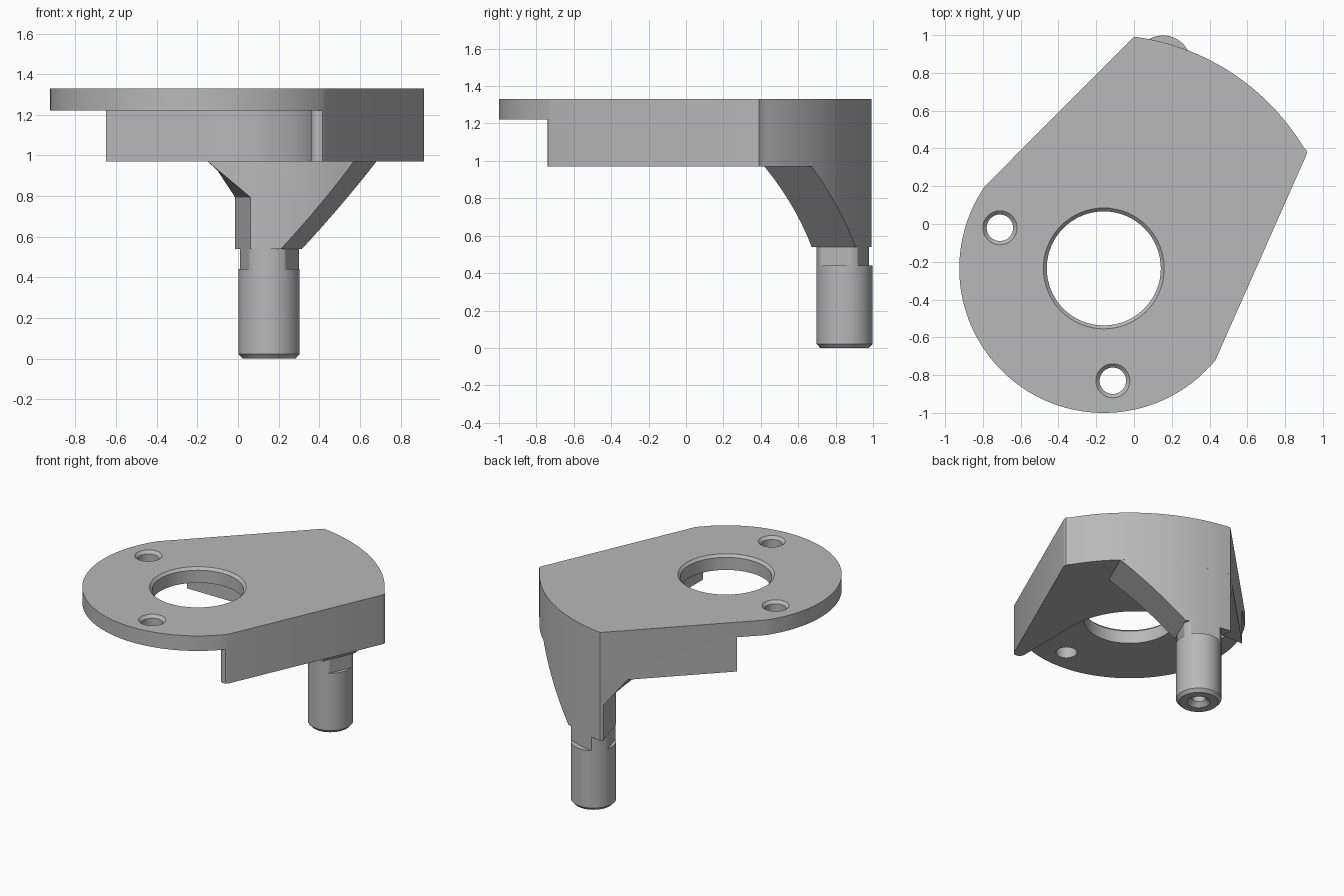
import bpy, bmesh, math
from mathutils import Vector

cube = bpy.data.objects.get("Cube")
if cube:
    bpy.data.objects.remove(cube, do_unlink=True)

grey = bpy.data.materials.new("plain_grey")
grey.use_nodes = True
colour = (0.48, 0.48, 0.48, 1)
grey.diffuse_color = colour
grey.node_tree.nodes["Principled BSDF"].inputs["Base Color"].default_value = colour

C = Vector((-0.16, -0.235))      # axis of the large hole
R_BACK, R_RIB = 1.237, 0.98      # outer and inner radius of the rib
TOP, STEP, UNDER, NECK = 1.33, 1.22, 0.97, 0.54


def arc(centre, r, a, b, n):
    """Points on a circle from a to b degrees, both included."""
    angles = [math.radians(a + (b - a) * i / (n - 1)) for i in range(n)]
    return [(centre[0] + r * math.cos(t), centre[1] + r * math.sin(t)) for t in angles]


def loft(name, sections):
    """Solid through (z, outline) sections with equal point counts."""
    bm = bmesh.new()
    rings = [[bm.verts.new((x, y, z)) for x, y in pts] for z, pts in sections]
    n = len(rings[0])
    for low, high in zip(rings, rings[1:]):
        for i in range(n):
            j = (i + 1) % n
            bm.faces.new((low[i], low[j], high[j], high[i]))
    bm.faces.new(rings[0])
    bm.faces.new(rings[-1])
    bmesh.ops.recalc_face_normals(bm, faces=bm.faces)
    mesh = bpy.data.meshes.new(name)
    bm.to_mesh(mesh)
    bm.free()
    ob = bpy.data.objects.new(name, mesh)
    bpy.context.collection.objects.link(ob)
    mesh.materials.append(grey)
    return ob


def turned(name, centre, profile, n=64):
    """Round solid from (radius, z) pairs."""
    return loft(name, [(z, arc(centre, r, 0, 360 - 360 / n, n)) for r, z in profile])


def activate(ob):
    bpy.ops.object.select_all(action='DESELECT')
    ob.select_set(True)
    bpy.context.view_layer.objects.active = ob


def cut(ob, cutter):
    cutter.hide_render = True
    mod = ob.modifiers.new("cut", 'BOOLEAN')
    mod.operation, mod.solver, mod.object = 'DIFFERENCE', 'EXACT', cutter
    activate(ob)
    bpy.ops.object.modifier_apply(modifier=mod.name)
    bpy.data.objects.remove(cutter, do_unlink=True)


# Body: thick outline of two arcs joined by straight sides
outline = arc(C, R_BACK, 82.6, 31.2, 40)
outline += [(0.914, 0.39), (0.915, 0.375), (0.908, 0.355)]
outline += arc(C, 0.765, -39.4, -214.7, 90)
body = loft("mounting_plate", [(UNDER, outline), (TOP, outline)])

# Pocket under the plate, leaving the thick rear part and a rounded foot
pocket = [(-1.5, 0.34)] + arc((-0.18, -0.2), 0.54, 90, 0, 32)
pocket += arc((0.4, -0.70), 0.04, 180, 290, 10)
pocket += [(0.6, -0.74), (0.6, -1.5), (-1.5, -1.5)]
cut(body, loft("pocket_cutter", [(0.8, pocket), (STEP, pocket)]))

# Chamfered holes
for centre, r, lip in ((C, 0.302, 0.018), ((-0.71, -0.02), 0.07, 0.02),
                       ((-0.112, -0.83), 0.07, 0.02)):
    rims = [(r, 1.1), (r, TOP - lip), (r + lip, TOP), (r + lip, TOP + 0.1)]
    cut(body, turned("hole_cutter", centre, rims))

# Rib: curved web that narrows from the body down to the post
side = Vector((0.915, -0.403))   # normal of the right flank in plan


def flank_offset(z):
    return 0.352 + (z - UNDER)


def rib_section(z):
    t = min(1, max(0, (z - 0.795) / (UNDER - 0.795)))
    edge = flank_offset(z) - side.dot(C)
    right = [math.degrees(math.acos(edge / r)) - 23.8 for r in (R_RIB, R_BACK)]
    pts = arc(C, R_RIB, 77 + 12.4 * t, right[0], 16)
    pts += arc(C, R_BACK, right[1], 82.6, 16)
    return pts + [(-0.015 - 0.115 * t, 0.975 - 0.115 * t)]


levels = [NECK + (0.795 - NECK) * i / 6 for i in range(7)]
levels += [0.795 + (UNDER - 0.795) * i / 4 for i in range(1, 5)]
rib = loft("support_rib", [(z, rib_section(z)) for z in levels])

# Post: chamfered pin with a centre hole in its lower end
P = Vector((0.153, 0.848))
post = turned("post", P, [(0.045, 0.1), (0.045, 0.03), (0.075, 0), (0.13, 0),
                          (0.15, 0.022), (0.15, 0.44)])

# Neck: post section trimmed by two flats and the rear curve
neck_outline = []
for x, y in arc(P, 0.15, 0, 357, 120):
    p = Vector((x, y))
    for normal, reach in ((side, 0.124), (Vector((-0.96, -0.28)), 0.126)):
        p -= normal * max(0, (p - P).dot(normal) - reach)
    if (p - C).length > R_BACK:
        p = C + (p - C).normalized() * R_BACK
    neck_outline.append(tuple(p))
neck = loft("post_neck", [(0.435, neck_outline), (NECK + 0.003, neck_outline)])

for ob in (body, rib, post, neck):
    activate(ob)
    bpy.ops.object.shade_smooth_by_angle(angle=math.radians(25))
